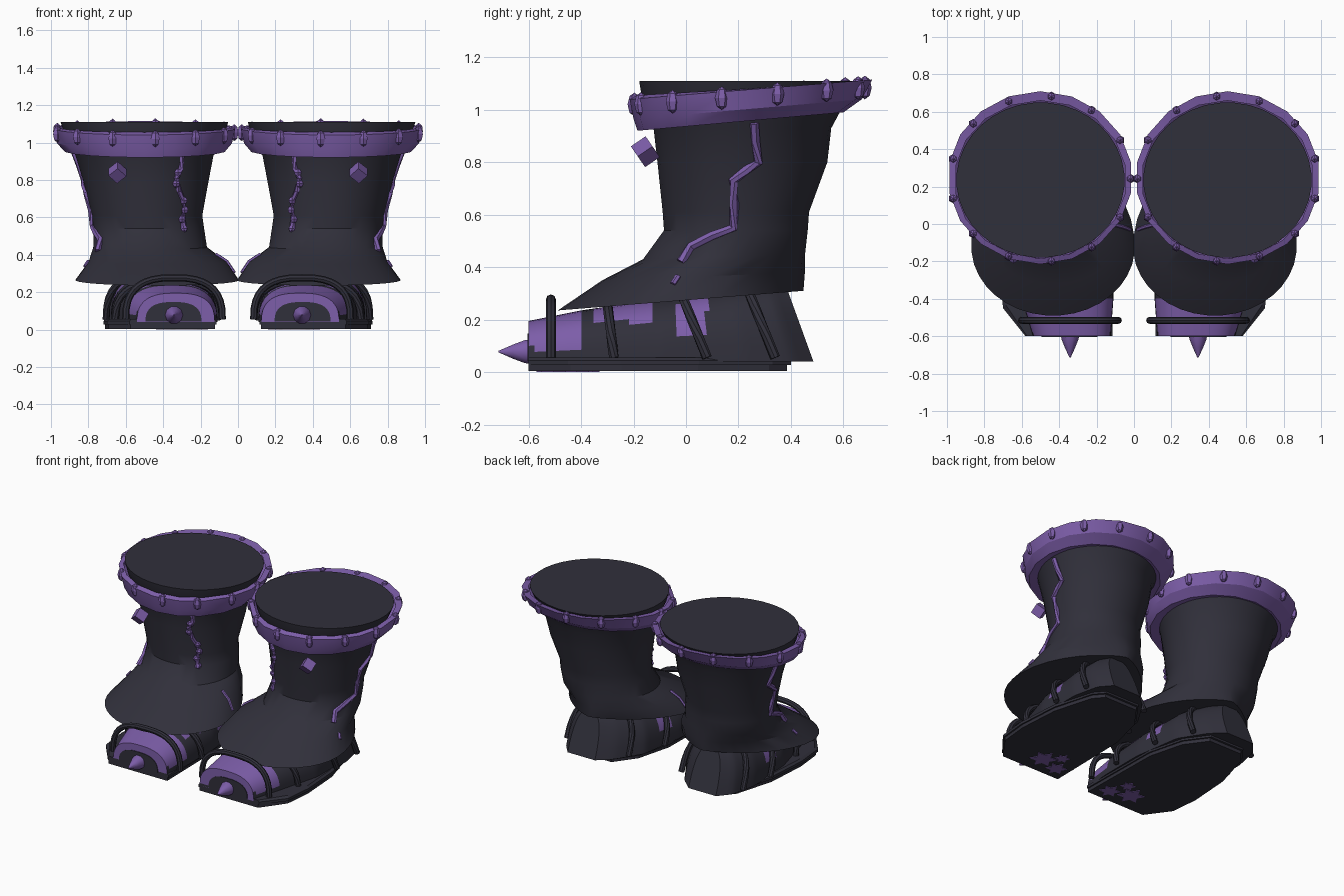
import bpy, bmesh, math
from mathutils import Vector, Matrix
from mathutils.bvhtree import BVHTree

if "Cube" in bpy.data.objects:
    bpy.data.objects.remove(bpy.data.objects["Cube"])


def material(name, rgb):
    m = bpy.data.materials.new(name)
    m.diffuse_color = (*rgb, 1)
    m.use_nodes = True
    m.node_tree.nodes["Principled BSDF"].inputs["Base Color"].default_value = m.diffuse_color
    return m


BLACK = material("charcoal leather", (0.030, 0.029, 0.043))
PURPLE = material("purple trim", (0.205, 0.112, 0.400))


def finish(name, bm, mats, smooth=None):
    """Turn a bmesh into an object mirrored to make the pair."""
    bmesh.ops.recalc_face_normals(bm, faces=bm.faces)
    me = bpy.data.meshes.new(name)
    bm.to_mesh(me)
    ob = bpy.data.objects.new(name, me)
    bpy.context.collection.objects.link(ob)
    for m in mats:
        me.materials.append(m)
    if smooth:
        bpy.ops.object.select_all(action='DESELECT')
        ob.select_set(True)
        bpy.context.view_layer.objects.active = ob
        bpy.ops.object.shade_smooth_by_angle(angle=math.radians(smooth))
    mir = ob.modifiers.new("pair", 'MIRROR')
    mir.use_mirror_merge = False
    return ob


def loft(rings, closed=True, caps=True):
    bm = bmesh.new()
    rows = [[bm.verts.new(p) for p in r] for r in rings]
    n = len(rows[0])
    for a, b in zip(rows, rows[1:]):
        for i in range(n if closed else n - 1):
            j = (i + 1) % n
            bm.faces.new((a[i], a[j], b[j], b[i]))
    if caps:
        bm.faces.new(rows[0])
        bm.faces.new(rows[-1])
    return bm


def oval(x0, x1, y0, y1, zf, zb, n=36, ym=None, p=1.0):
    """Egg-shaped ring; widest at ym, tilted from zf (front) to zb (back)."""
    ym = (y0 + y1) / 2 if ym is None else ym
    pts = []
    for i in range(n):
        a = 2 * math.pi * (i + 0.5) / n
        c, s = math.cos(a), math.sin(a)
        y = ym + s * ((y1 - ym) if s > 0 else (ym - y0))
        k = math.copysign(abs(c) ** (p if s > 0 else 1), c)
        pts.append(((x0 + x1) / 2 + k * (x1 - x0) / 2, y,
                    zf + (zb - zf) * (y - y0) / (y1 - y0)))
    return pts


def tube(name, pts, r, mat, sides=6):
    """Round cord along a path."""
    pts = [Vector(p) for p in pts]
    rings = []
    for i, p in enumerate(pts):
        t = (pts[min(i + 1, len(pts) - 1)] - pts[max(i - 1, 0)]).normalized()
        q = t.to_track_quat('Z', 'Y')
        rings.append([p + q @ Vector((r * math.cos(a), r * math.sin(a), 0))
                      for a in (2 * math.pi * k / sides for k in range(sides))])
    return finish(name, loft(rings), [mat], 40)


# Shaft flaring out to a skirt at the ankle
shaft = loft([
    oval(-0.005, 0.87, -0.49, 0.45, 0.235, 0.31, ym=-0.12, p=1.5),
    oval(0.06, 0.80, -0.32, 0.455, 0.35, 0.38, ym=-0.03, p=1.2),
    oval(0.165, 0.775, -0.165, 0.455, 0.43, 0.45),
    oval(0.18, 0.775, -0.085, 0.465, 0.54, 0.54),
    oval(0.19, 0.78, -0.09, 0.47, 0.61, 0.61),
    oval(0.155, 0.83, -0.11, 0.54, 0.80, 0.80),
    oval(0.13, 0.87, -0.125, 0.555, 0.93, 0.93),
    oval(0.07, 0.93, -0.17, 0.62, 1.05, 1.05),
    oval(0.05, 0.95, -0.18, 0.65, 1.11, 1.11)])
tree = BVHTree.FromBMesh(shaft)
finish("boot_shaft", shaft, [BLACK], 35)


def on_shaft(origin, direction):
    hit = tree.ray_cast(Vector(origin), Vector(direction))[0]
    return hit if hit else Vector(origin)


# Tilted faceted cuff
N = 18
finish("cuff", loft([
    oval(0.15, 0.85, -0.11, 0.54, 0.93, 0.99, N),
    oval(0.065, 0.93, -0.185, 0.60, 0.92, 0.99, N),
    oval(0.025, 0.975, -0.20, 0.67, 0.965, 1.04, N),
    oval(0.008, 0.995, -0.215, 0.71, 1.04, 1.115, N),
    oval(0.04, 0.96, -0.185, 0.66, 1.055, 1.105, N)], caps=False), [PURPLE], 25)


def gems(name, places, size, segs=6, rings=4):
    bm = bmesh.new()
    for p in places:
        bmesh.ops.create_uvsphere(bm, u_segments=segs, v_segments=rings, radius=1,
                                  matrix=Matrix.Translation(p) @ Matrix.Diagonal((*size, 1)))
    return finish(name, bm, [PURPLE])


# Pointed studs around the cuff
gems("cuff_studs", [p for p in oval(0.02, 0.98, -0.20, 0.685, 1.02, 1.085, 13)],
     (0.026, 0.026, 0.045))

# Front gem
bm = bmesh.new()
rot = Matrix.Rotation(0.6, 4, 'X') @ Matrix.Rotation(0.75, 4, 'Y')
bmesh.ops.create_cube(bm, size=0.068, matrix=Matrix.Translation((0.645, -0.155, 0.84)) @ rot)
finish("front_gem", bm, [PURPLE])

# Cracks running down the shaft
side = [(.26, .95), (.265, .88), (.275, .80), (.23, .77), (.18, .73), (.185, .64),
        (.18, .55), (.10, .52), (.02, .48), (-.02, .42)]
tube("outer_crack", [on_shaft((1.5, y, z), (-1, 0, 0)) for y, z in side], 0.018, PURPLE)
tube("outer_crack_tip", [on_shaft((1.5, y, z), (-1, 0, 0)) for y, z in
                         ((-.03, .365), (-.05, .335))], 0.012, PURPLE)
front = [(.30, .93), (.305, .86), (.33, .81), (.315, .74), (.29, .68), (.295, .60), (.29, .53)]
tube("front_crack", [on_shaft((x, -1, z), (0, 1, 0)) for x, z in front], 0.015, PURPLE)
gems("front_crack_beads", [on_shaft((x, -1, z), (0, 1, 0)) for x, z in
     ((.29, .54), (.30, .59), (.285, .64), (.29, .69), (.33, .78), (.32, .84))],
     (0.022, 0.022, 0.022))
tube("inner_crack", [on_shaft((x, y, 1), (0, 0, -1)) + Vector((0, 0, .004)) for x, y in
                     ((.02, -.03), (.06, -.015), (.12, .0))], 0.010, PURPLE)

# Foot: arched sections along y as (y, inner x, outer x, top z)
STATIONS = [(-.60, .125, .54, .195), (-.40, .11, .60, .235), (-.10, .11, .68, .28),
            (.20, .16, .68, .32), (.36, .27, .64, .33), (.435, .36, .57, .32)]


def station(y):
    for a, b in zip(STATIONS, STATIONS[1:]):
        if y <= b[0]:
            t = (y - a[0]) / (b[0] - a[0])
            return [u + (v - u) * t for u, v in zip(a, b)][1:]
    return STATIONS[-1][1:]


def arch(y, grow=0.0, lift=0.0, n=22, base=0.04, lean=0.0):
    x0, x1, top = station(y)
    pts = []
    for i in range(n + 1):
        a = math.pi * i / n
        c, s = math.cos(a), math.sin(a)
        z = base + (top + lift - base) * max(s, 0) ** 0.75
        x = (x0 + x1) / 2 + math.copysign(abs(c) ** 0.75, c) * ((x1 - x0) / 2 + grow)
        pts.append((x, y + lean * (0.18 - z), z))
    return pts


ys = [-0.60 + 1.035 * i / 46 for i in range(47)]
foot = loft([arch(y, lean=0.36 * max(0, (y + 0.1) / 0.53)) for y in ys], closed=True)
PATCHES = ((-.61, -.40, .09), (-.36, -.13, .19), (-.03, .08, .15))
for f in foot.faces:
    c = f.calc_center_median()
    f.material_index = int(any(a < c.y < b and c.z > z for a, b, z in PATCHES))
    if len(f.verts) > 4:
        f.material_index = 1 if c.y < 0 else 0
finish("foot", foot, [BLACK, PURPLE], 35)

# Dark toe panel and toe spike
bm = bmesh.new()
panel = [bm.verts.new((.345 + (x - .3325) * .72, -.604, .042 + (z - .04) * .68))
         for x, y, z in arch(-.60)]
bm.faces.new(panel)
ext = bmesh.ops.extrude_face_region(bm, geom=bm.faces[:])
bmesh.ops.translate(bm, vec=(0, .006, 0),
                    verts=[v for v in ext['geom'] if isinstance(v, bmesh.types.BMVert)])
finish("toe_panel", bm, [BLACK])
spike = [[(.342 + r * math.cos(k * math.pi / 5), y, .078 + r * math.sin(k * math.pi / 5))
          for k in range(10)] for y, r in ((-.57, .052), (-.615, .046), (-.66, .028), (-.715, .003))]
finish("toe_spike", loft(spike), [PURPLE], 40)

# Straps over the foot
for i, (y, lift, grow, lean) in enumerate(((-.515, .065, .035, 0), (-.29, .01, .025, .12),
                                           (.03, .012, .025, .4), (.29, .01, .02, .4))):
    tube("strap_%d" % (i + 1), arch(y, grow, lift, 18, .055, lean), 0.019, BLACK, 8)

# Sole: thin tread below a wider welt
OUTLINE = [(.115, -.60), (.58, -.60), (.70, -.45), (.72, -.25), (.70, .05), (.62, .33),
           (.56, .40), (.30, .40), (.19, .25), (.125, .0)]


def slab(s, z):
    return [(.41 + (x - .41) * s, y if y < -.5 else -.1 + (y + .1) * s, z) for x, y in OUTLINE]


finish("sole", loft([slab(.97, .004), slab(.97, .027), slab(1, .027), slab(1, .045),
                     slab(.95, .056)]), [BLACK])

# Worn purple marks under the toe
bm = bmesh.new()
for cx, cy, r in ((.22, -.50, .07), (.36, -.46, .09), (.27, -.38, .05)):
    ring = [bm.verts.new((cx + r * (1 if k % 2 else .55) * math.cos(k * math.pi / 6),
                          cy + r * (1 if k % 2 else .55) * math.sin(k * math.pi / 6), z))
            for z in (0, .005) for k in range(12)]
    bm.faces.new(ring[:12])
    for k in range(12):
        j = (k + 1) % 12
        bm.faces.new((ring[k], ring[j], ring[12 + j], ring[12 + k]))
finish("sole_marks", bm, [PURPLE])
